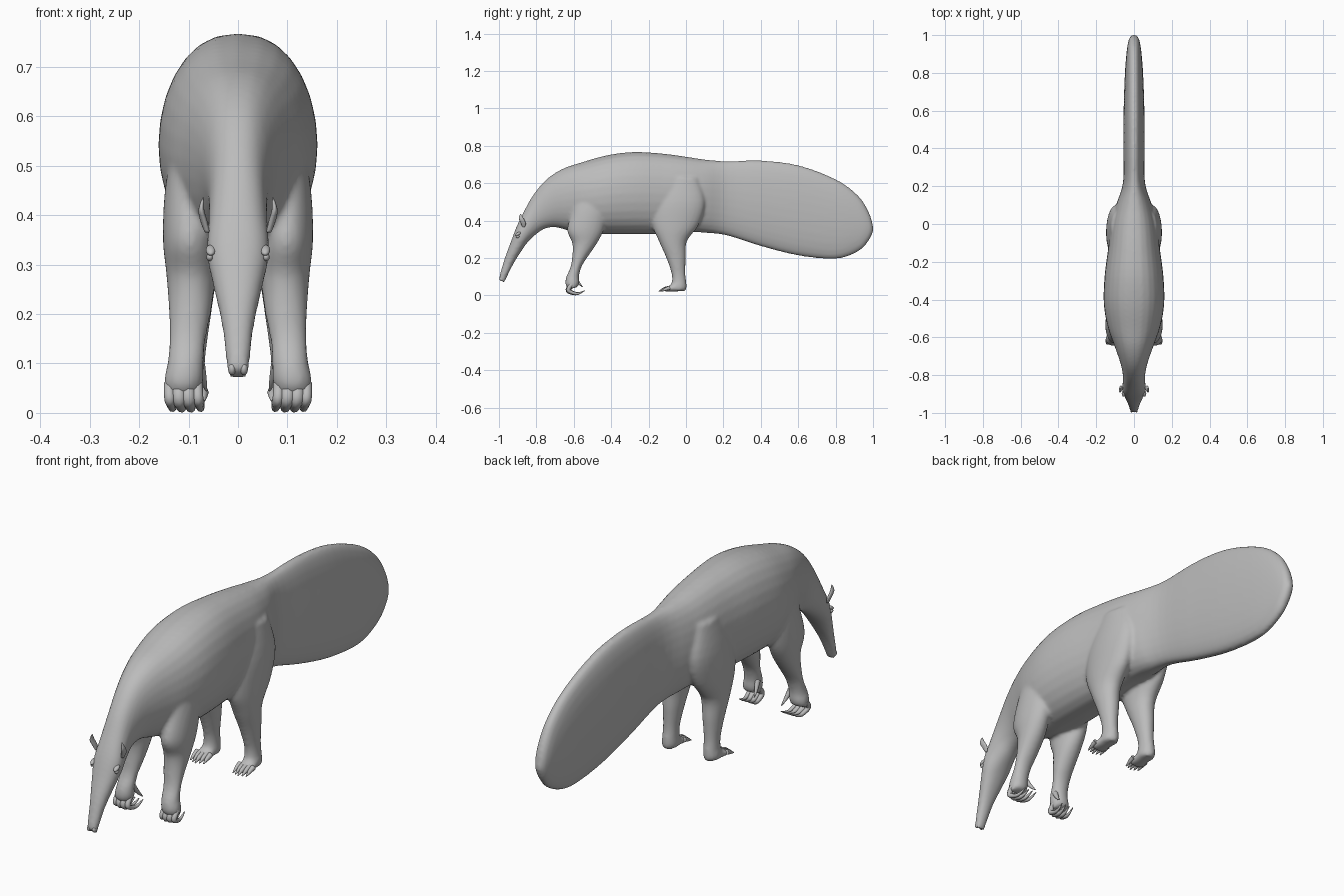
import bpy, bmesh, math
from mathutils import Vector

if "Cube" in bpy.data.objects:
    bpy.data.objects.remove(bpy.data.objects["Cube"])

fur = bpy.data.materials.new("warm_grey")
fur.use_nodes = True
grey = (0.5, 0.5, 0.5, 1)
fur.diffuse_color = grey
fur.node_tree.nodes["Principled BSDF"].inputs["Base Color"].default_value = grey

SIDES = 28
STEPS = 4


def spline(rows):
    """Catmull-Rom interpolation through rows of section values."""
    out = []
    last = len(rows) - 1
    for i in range(last):
        a, b, c, d = (rows[max(0, min(last, i + k))] for k in (-1, 0, 1, 2))
        for s in range(STEPS):
            t = s / STEPS
            out.append([q + t / 2 * (r - p + t * (2 * p - 5 * q + 4 * r - e
                        + t * (3 * (q - r) + e - p)))
                        for p, q, r, e in zip(a, b, c, d)])
    return out + [rows[-1]]


def loft(bm, rows, side=1, power=0.85):
    """Skin oval sections: edge A (y, z), edge B (y, z), half width, centre x."""
    rings = []
    for ya, za, yb, zb, w, x in spline(rows):
        ring = []
        for k in range(SIDES):
            a = math.tau * k / SIDES
            s, c = math.sin(a), math.cos(a)
            px = x + w * math.copysign(abs(s) ** power, s)
            f = (1 + c) / 2
            ring.append(bm.verts.new((side * px, yb + (ya - yb) * f, zb + (za - zb) * f)))
        rings.append(ring)
    for r, q in zip(rings, rings[1:]):
        for k in range(SIDES):
            n = (k + 1) % SIDES
            bm.faces.new((r[k], r[n], q[n], q[k]))
    bm.faces.new(rings[0])
    bm.faces.new(rings[-1])


def finish(bm, name):
    bmesh.ops.recalc_face_normals(bm, faces=bm.faces)
    mesh = bpy.data.meshes.new(name)
    bm.to_mesh(mesh)
    bm.free()
    for p in mesh.polygons:
        p.use_smooth = True
    mesh.materials.append(fur)
    ob = bpy.data.objects.new(name, mesh)
    bpy.context.collection.objects.link(ob)
    return ob


# Tail, trunk, neck and snout: top y, z; bottom y, z; half width
TRUNK = [
    (1.0, .37, 1.0, .34, .012), (.98, .44, .975, .29, .027),
    (.92, .535, .92, .235, .038), (.8, .622, .8, .195, .048),
    (.6, .697, .6, .213, .055), (.4, .722, .4, .263, .056),
    (.22, .718, .22, .32, .058), (.1, .727, .1, .335, .095),
    (0, .742, 0, .34, .12), (-.13, .759, -.13, .33, .137),
    (-.28, .767, -.28, .327, .156), (-.42, .75, -.42, .327, .16),
    (-.55, .714, -.53, .33, .14), (-.66, .677, -.62, .345, .105),
    (-.75, .617, -.7, .365, .075), (-.82, .532, -.76, .355, .06),
    (-.87, .442, -.81, .32, .06), (-.907, .365, -.85, .28, .063),
    (-.937, .285, -.885, .23, .05), (-.967, .205, -.925, .165, .034),
    (-.99, .13, -.957, .10, .025), (-1.0, .09, -.972, .068, .023)]

# Legs: front y, z; back y, z; half width; centre x
FRONT_LEG = [
    (-.57, .56, -.42, .56, .03, .1), (-.61, .45, -.42, .45, .05, .098),
    (-.635, .35, -.44, .35, .054, .098), (-.608, .28, -.475, .28, .05, .095),
    (-.608, .21, -.53, .2, .043, .097), (-.618, .15, -.56, .15, .037, .102),
    (-.64, .1, -.572, .1, .037, .106), (-.645, .06, -.57, .07, .04, .11),
    (-.628, .032, -.578, .045, .034, .112)]
HIND_LEG = [
    (-.1, .63, .06, .63, .03, .09), (-.165, .5, .1, .5, .05, .095),
    (-.18, .38, .07, .38, .055, .092), (-.145, .29, .005, .29, .05, .092),
    (-.105, .2, -.001, .2, .04, .094), (-.078, .12, -.003, .12, .031, .096),
    (-.075, .075, .002, .07, .031, .097), (-.085, .05, .003, .04, .034, .098),
    (-.08, .027, -.005, .023, .03, .098)]
HIND_FOOT = [
    (-.03, .055, -.03, .022, .028, .098), (-.075, .058, -.075, .02, .035, .1),
    (-.105, .043, -.105, .02, .037, .101), (-.115, .035, -.115, .022, .033, .101)]

bm = bmesh.new()
loft(bm, [row + (0,) for row in TRUNK])
for side in (1, -1):
    for part in (FRONT_LEG, HIND_LEG, HIND_FOOT):
        loft(bm, part, side, 1)
body = finish(bm, "body")
fuse = body.modifiers.new("fuse", "REMESH")
fuse.mode = "VOXEL"
fuse.voxel_size = 0.008
fuse.use_smooth_shade = True
relax = body.modifiers.new("relax", "SMOOTH")
relax.factor = 0.5
relax.iterations = 7


def claw(name, points, radii):
    """Tapered toe and claw following a curved path."""
    curve = bpy.data.curves.new(name, "CURVE")
    curve.dimensions = "3D"
    curve.bevel_depth = 1
    curve.bevel_resolution = 2
    curve.use_fill_caps = True
    path = curve.splines.new("NURBS")
    path.points.add(len(points) - 1)
    for pt, co, r in zip(path.points, points, radii):
        pt.co = (*co, 1)
        pt.radius = r
    path.use_endpoint_u = True
    path.order_u = 3
    path.resolution_u = 5
    curve.materials.append(fur)
    bpy.context.collection.objects.link(bpy.data.objects.new(name, curve))


def ball(name, centre, size, tilt=0):
    bm = bmesh.new()
    bmesh.ops.create_uvsphere(bm, u_segments=16, v_segments=10, radius=1)
    ob = finish(bm, name)
    ob.location, ob.scale = centre, size
    ob.rotation_euler = (tilt, 0, 0)


for side, label in ((1, "left"), (-1, "right")):
    # Curled front claws
    for i in range(4):
        x = side * (.082 + .019 * i)
        big = 1.2 if i in (1, 2) else .9
        claw(f"{label}_front_claw_{i}",
             [(x, -.61, .06), (x, -.638, .03), (x - side * .004, -.61, .014),
              (x - side * .008, -.575, .006), (x - side * .012, -.542, .026)],
             [.012 * big, .013 * big, .010 * big, .007, .002])
    # Inner thumb claw
    claw(f"{label}_thumb", [(side * .078, -.595, .1), (side * .07, -.575, .065),
                            (side * .064, -.552, .045)], [.012, .008, .002])
    # Hind toes
    for i in range(5):
        x = side * (.07 + .0155 * i)
        reach = .006 * abs(i - 2)
        claw(f"{label}_hind_toe_{i}",
             [(x, -.085, .042), (x, -.11 + reach, .038),
              (x, -.128 + reach, .03), (x, -.146 + reach, .022)],
             [.011, .010, .007, .002])
    # Cupped ear: pointed shell standing off the head
    bm = bmesh.new()
    loft(bm, [(-.874, .365, -.862, .365, .005, .062), (-.885, .39, -.856, .385, .007, .069),
              (-.893, .41, -.866, .408, .006, .074), (-.89, .428, -.878, .428, .003, .072),
              (-.886, .436, -.882, .436, .001, .07)], side)
    finish(bm, f"{label}_ear")
    # Eye with brow
    ball(f"{label}_eye", (side * .057, -.9, .315), (.007, .01, .008))
    ball(f"{label}_brow", (side * .055, -.898, .329), (.01, .018, .008), .5)
    # Nostril rim
    ball(f"{label}_nostril", (side * .012, -.987, .088), (.008, .01, .012), .4)
